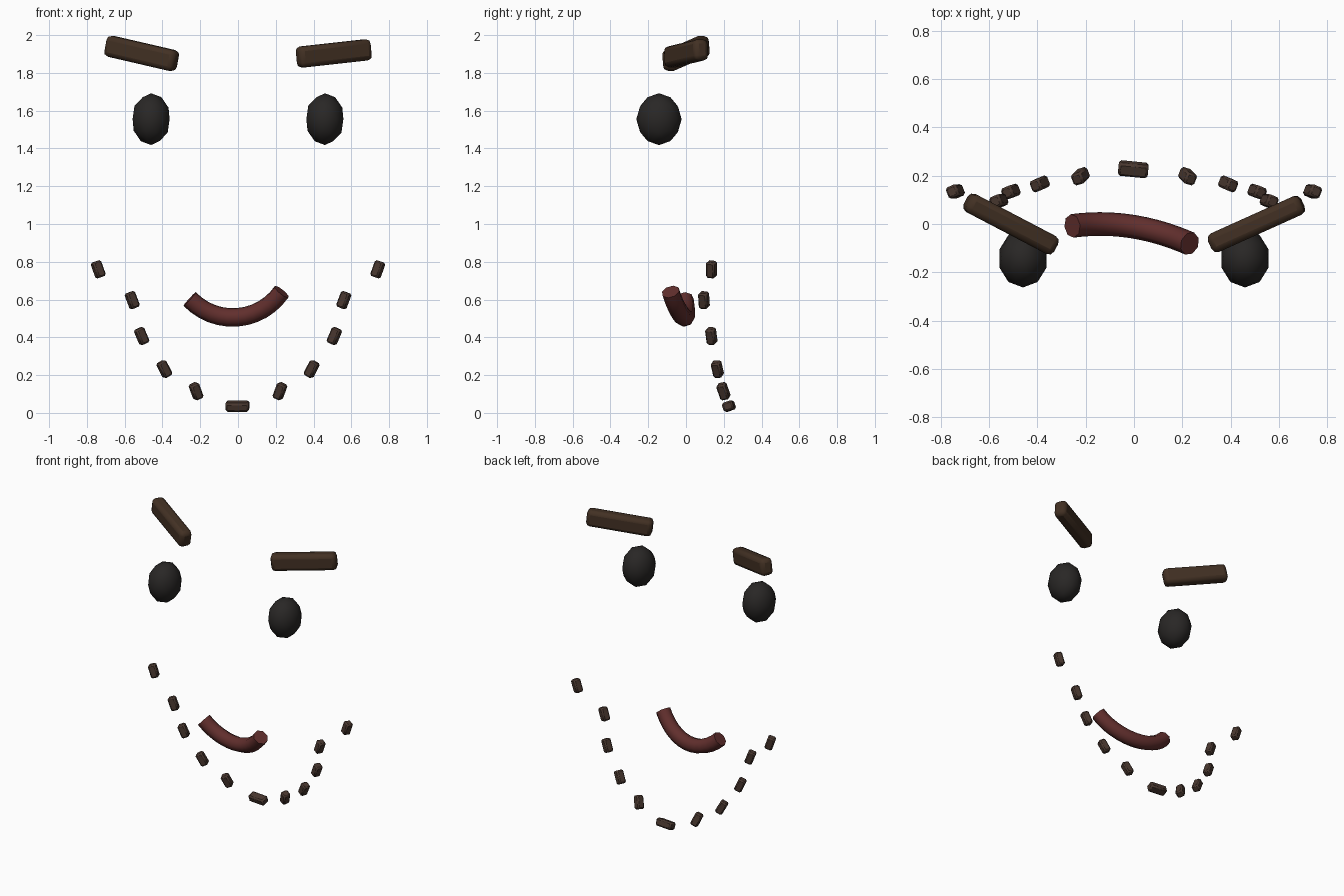
import bpy
from math import sin, cos, radians
from mathutils import Vector, Matrix

if "Cube" in bpy.data.objects:
    bpy.data.objects.remove(bpy.data.objects["Cube"])


def material(name, rgb):
    m = bpy.data.materials.new(name)
    m.diffuse_color = (*rgb, 1)
    m.use_nodes = True
    m.node_tree.nodes["Principled BSDF"].inputs["Base Color"].default_value = m.diffuse_color
    return m


EYE = material("dark_grey", (0.022, 0.02, 0.019))
BROW = material("brown", (0.055, 0.03, 0.017))
LIP = material("dark_red", (0.12, 0.028, 0.026))
BEARD = material("light_brown", (0.065, 0.038, 0.028))


def frame(x=None, z=None, near=(0, 0, 1)):
    """Rotation with an exact x axis (z near up) or an exact z axis (x near a guide)."""
    n = Vector(near)
    if x is not None:
        x = Vector(x).normalized()
        y = n.cross(x).normalized()
        z = x.cross(y)
    else:
        z = Vector(z).normalized()
        y = z.cross(n).normalized()
        x = y.cross(z)
    return Matrix((x, y, z)).transposed()


def block(name, loc, size, rot, bevel, segs, mat):
    bpy.ops.mesh.primitive_cube_add(size=1)
    o = bpy.context.object
    o.name = name
    o.data.transform(Matrix.Diagonal((*size, 1)))
    b = o.modifiers.new("bevel", 'BEVEL')
    b.width, b.segments = bevel, segs
    o.matrix_world = Matrix.Translation(loc) @ rot.to_4x4()
    o.data.materials.append(mat)
    bpy.ops.object.shade_smooth_by_angle(angle=radians(40))


# Eyes
for side, s in (("left", -1), ("right", 1)):
    bpy.ops.mesh.primitive_ico_sphere_add(subdivisions=2, radius=1)
    o = bpy.context.object
    o.name = side + "_eye"
    o.data.transform(Matrix.Diagonal((0.103, 0.12, 0.137, 1)))
    o.location = (0.46 * s, -0.143, 1.555)
    o.data.materials.append(EYE)
    bpy.ops.object.shade_smooth()

# Eyebrows, one lowered and one raised
for side, x, axis in (("left", -0.51, (0.886, -0.464, -0.205)),
                      ("right", 0.507, (0.91, 0.41, 0.101))):
    block(side + "_eyebrow", (x, 0.0, 1.903), (0.42, 0.084, 0.112),
          frame(x=axis), 0.025, 2, BROW)

# Smiling mouth: a bent tube along an arc
curve = bpy.data.curves.new("mouth", 'CURVE')
curve.dimensions = '3D'
curve.bevel_depth = 0.049
curve.bevel_resolution = 2
curve.use_fill_caps = True
N = 13
sp = curve.splines.new('POLY')
sp.points.add(N - 1)
for i, p in enumerate(sp.points):
    a = radians(-46.5 + 102 * i / (N - 1))
    x = -0.028 + 0.314 * sin(a)
    p.co = (x, -0.59 * (x + 0.14) ** 2, 0.819 - 0.314 * cos(a), 1)
sp.use_smooth = True
mouth = bpy.data.objects.new("mouth", curve)
bpy.context.collection.objects.link(mouth)
curve.materials.append(LIP)

# Beard tufts along the jaw: position and long axis, mirrored
block("chin_tuft", (-0.003, 0.227, 0.036), (0.124, 0.058, 0.05),
      frame(x=(1, -0.1, 0)) @ Matrix.Rotation(radians(20), 3, 'X'), 0.01, 1, BEARD)
tufts = [((0.222, 0.198, 0.115), (0.33, -0.32, 0.9)),
         ((0.39, 0.166, 0.232), (0.44, -0.2, 0.87)),
         ((0.51, 0.134, 0.407), (0.38, -0.12, 0.9)),
         ((0.56, 0.095, 0.597), (0.35, -0.06, 0.93)),
         ((0.74, 0.135, 0.76), (0.33, -0.02, 0.93))]
for side, s in (("left", -1), ("right", 1)):
    for i, (p, d) in enumerate(tufts):
        block(f"{side}_beard_tuft_{i + 1}", (p[0] * s, p[1], p[2]),
              (0.05, 0.05, 0.088),
              frame(z=(d[0] * s, d[1], d[2]), near=(1, -0.4 * s, 0)),
              0.009, 1, BEARD)
